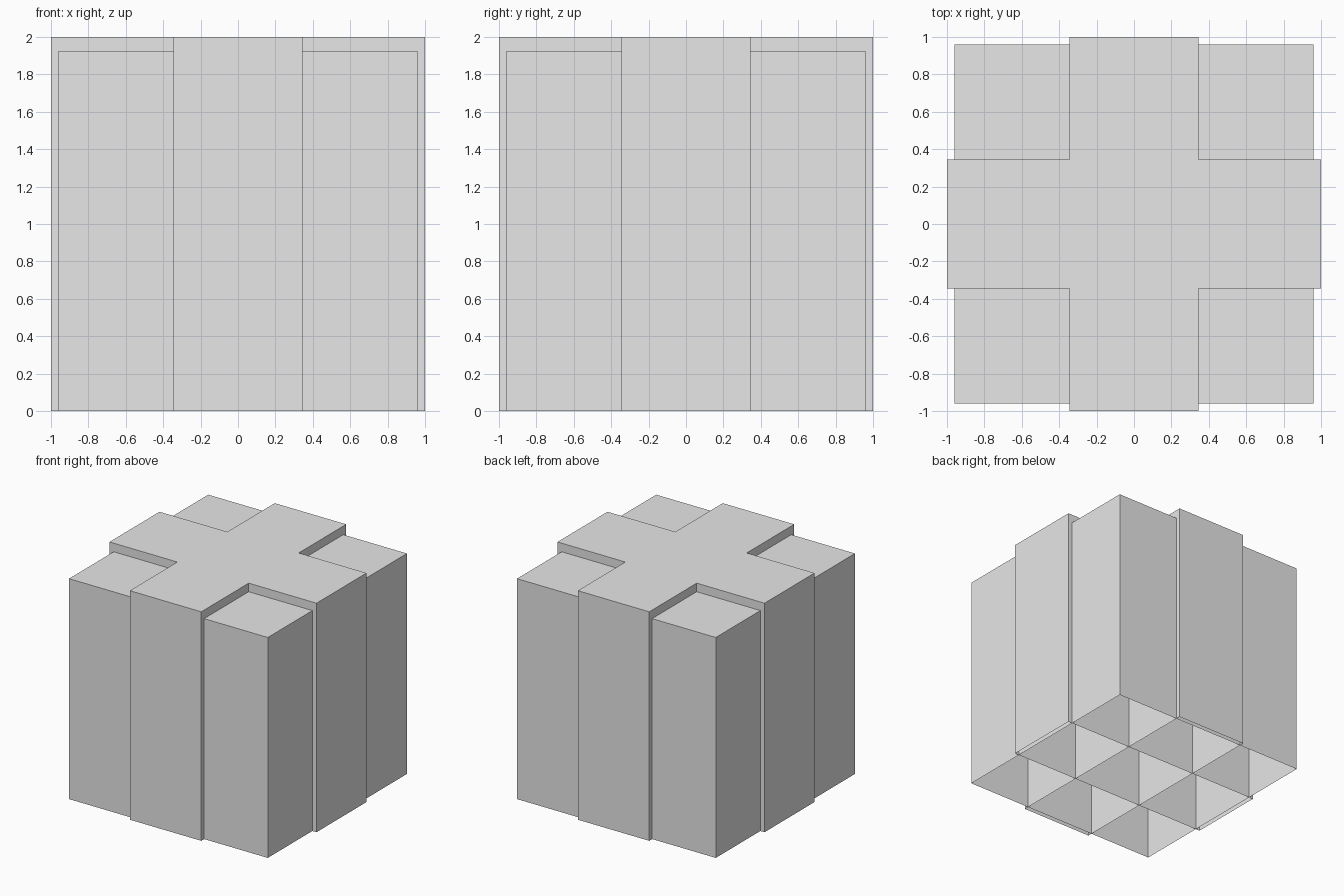
import bpy
import bmesh
from mathutils import Matrix, Vector

default_cube = bpy.data.objects.get("Cube")
if default_cube:
    bpy.data.objects.remove(default_cube, do_unlink=True)

# Single plain grey finish
GREY = (0.8, 0.8, 0.8, 1.0)
grey = bpy.data.materials.new("plain_grey")
grey.use_nodes = True
grey.diffuse_color = GREY
grey.node_tree.nodes["Principled BSDF"].inputs["Base Color"].default_value = GREY


def open_box(name, width, depth, height):
    """Thin-walled box standing on the ground with no bottom face."""
    bm = bmesh.new()
    place = Matrix.Translation((0, 0, height / 2)) @ Matrix.Diagonal((width, depth, height, 1))
    bmesh.ops.create_cube(bm, size=1, matrix=place)
    bm.normal_update()
    bottom = [f for f in bm.faces if f.normal.dot(Vector((0, 0, 1))) < -0.9]
    bmesh.ops.delete(bm, geom=bottom, context='FACES_ONLY')
    mesh = bpy.data.meshes.new(name)
    bm.to_mesh(mesh)
    bm.free()
    mesh.materials.append(grey)
    obj = bpy.data.objects.new(name, mesh)
    bpy.context.collection.objects.link(obj)
    return obj


BODY_WIDTH, BODY_HEIGHT = 1.92, 1.925
BAND_WIDTH, BAND_SIZE = 0.69, 2.0

# Main body, with two raised bands crossing over its top
open_box("box_body", BODY_WIDTH, BODY_WIDTH, BODY_HEIGHT)
open_box("band_front_to_back", BAND_WIDTH, BAND_SIZE, BAND_SIZE)
open_box("band_side_to_side", BAND_SIZE, BAND_WIDTH, BAND_SIZE)
